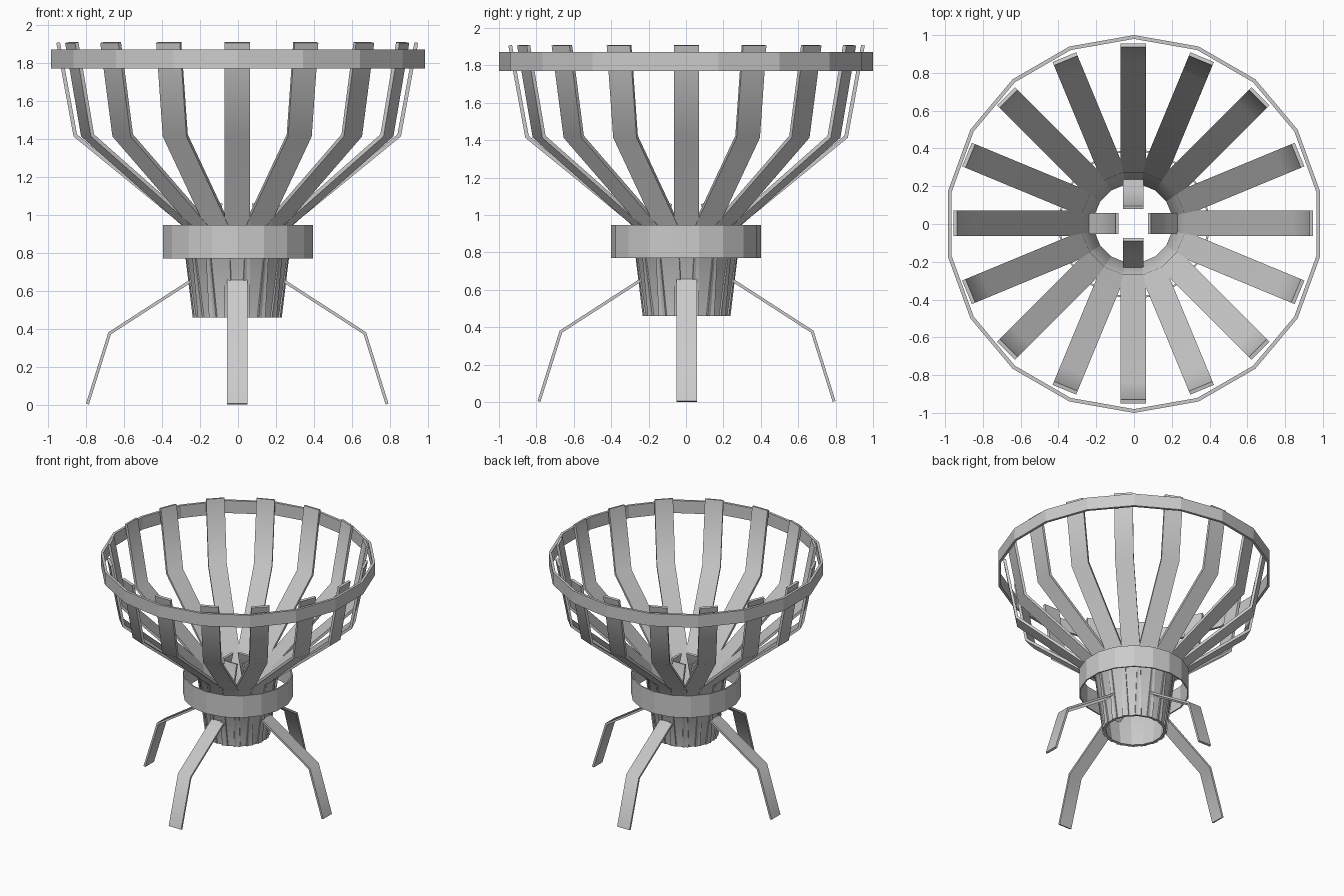
import bpy, bmesh
from math import pi, sin, cos, radians
from mathutils import Matrix, Vector

if "Cube" in bpy.data.objects:
    bpy.data.objects.remove(bpy.data.objects["Cube"])


def finish(bm, name, smooth=False):
    bmesh.ops.recalc_face_normals(bm, faces=bm.faces)
    me = bpy.data.meshes.new(name)
    bm.to_mesh(me)
    bm.free()
    ob = bpy.data.objects.new(name, me)
    bpy.context.collection.objects.link(ob)
    if smooth:
        bpy.ops.object.select_all(action='DESELECT')
        ob.select_set(True)
        bpy.context.view_layer.objects.active = ob
        bpy.ops.object.shade_smooth_by_angle(angle=radians(50))
    return ob


def band(name, radius, wall, z0, z1, sides=18):
    """Open hoop with a thin wall, corners on the y axis."""
    bm = bmesh.new()
    rows = []
    for i in range(sides):
        a = pi / 2 + 2 * pi * i / sides
        rows.append([bm.verts.new((r * cos(a), r * sin(a), z)) for r, z in
                     ((radius, z0), (radius, z1), (radius - wall, z1), (radius - wall, z0))])
    for i in range(sides):
        a, b = rows[i], rows[(i + 1) % sides]
        for k in range(4):
            m = (k + 1) % 4
            bm.faces.new((a[k], b[k], b[m], a[m]))
    return finish(bm, name)


def strip(name, path, width, thick, angle):
    """Flat bar following an (r, z) path, turned about z."""
    pts = [Vector(p) for p in path]
    bm = bmesh.new()
    rows = []
    for i, p in enumerate(pts):
        # mitred normal at each path point
        dirs = [(pts[j + 1] - pts[j]).normalized() for j in (i - 1, i) if 0 <= j < len(pts) - 1]
        t = sum(dirs, Vector((0, 0))).normalized()
        n = Vector((t.y, -t.x)) * (thick / 2) / t.dot(dirs[0])
        rows.append([bm.verts.new((q.x, w, q.y)) for q, w in
                     ((p + n, -width / 2), (p + n, width / 2),
                      (p - n, width / 2), (p - n, -width / 2))])
    for a, b in zip(rows, rows[1:]):
        for k in range(4):
            m = (k + 1) % 4
            bm.faces.new((a[k], a[m], b[m], b[k]))
    bm.faces.new(rows[0])
    bm.faces.new(rows[-1])
    bm.transform(Matrix.Translation((-0.004, 0.003, 0)) @ Matrix.Rotation(angle, 4, 'Z'))
    return finish(bm, name, True)


# Hoops: top rim and waist collar
band("top_rim", 1.0, 0.02, 1.77, 1.87)
band("waist_collar", 0.40, 0.01, 0.77, 0.945)

# Sixteen bent basket slats
SLAT = [(0.216, 0.46), (0.28, 0.95), (0.853, 1.418), (0.943, 1.907)]
for i in range(16):
    strip(f"basket_slat_{i + 1}", SLAT, 0.135, 0.02, i * pi / 8)

# Four legs, whose upper ends run up inside the basket
LEG = [(0.085, 1.06), (0.17, 0.70), (0.672, 0.376), (0.789, 0.003)]
for i in range(4):
    strip(f"leg_{i + 1}", LEG, 0.11, 0.016, i * pi / 2)
